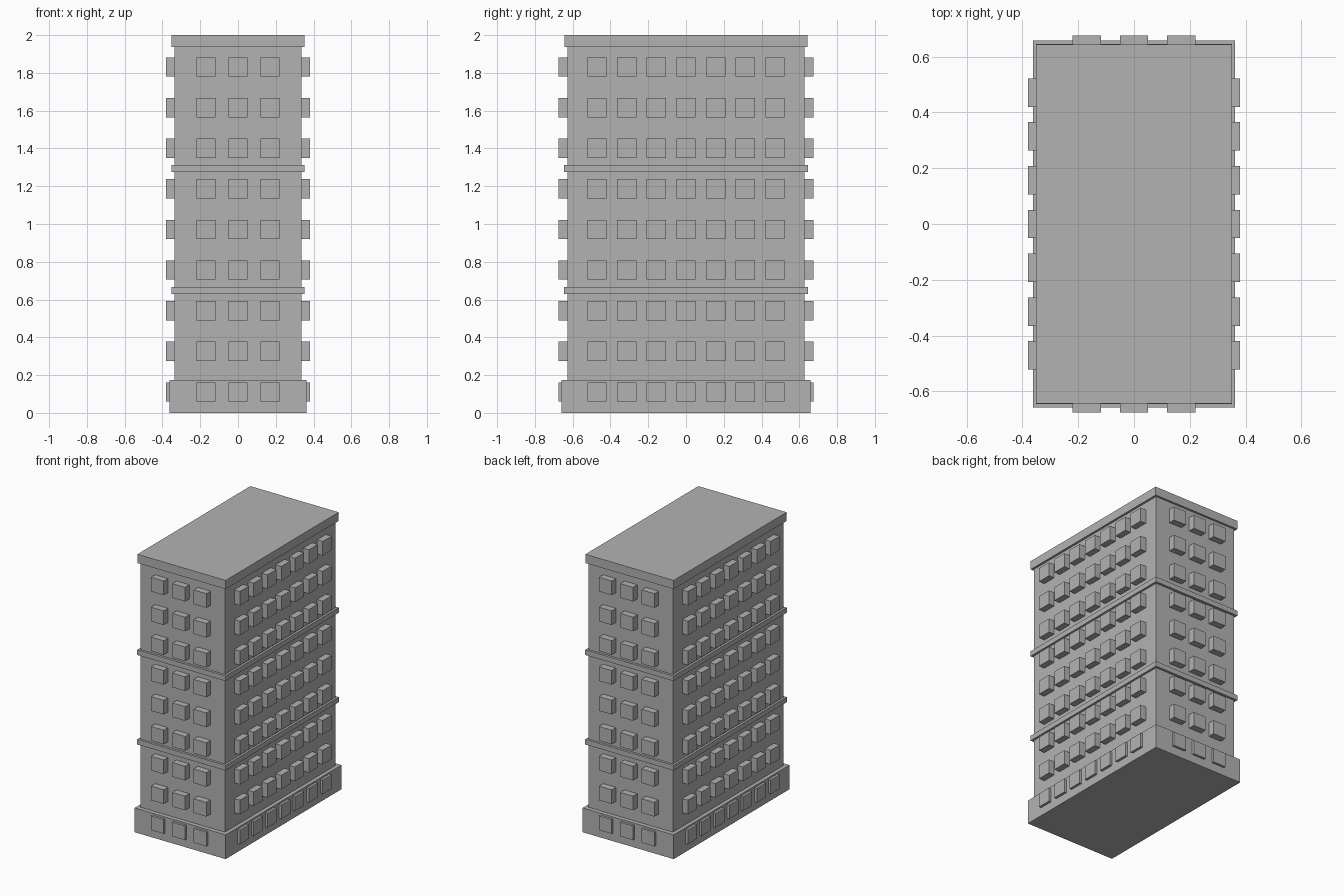
import bpy

# Remove the default cube
cube = bpy.data.objects.get("Cube")
if cube:
    bpy.data.objects.remove(cube, do_unlink=True)

# Single concrete material
concrete = bpy.data.materials.new("concrete_grey")
concrete.use_nodes = True
GREY = (0.45, 0.45, 0.45, 1)
concrete.diffuse_color = GREY
concrete.node_tree.nodes["Principled BSDF"].inputs["Base Color"].default_value = GREY


def box(name, half_x, half_y, z0, z1, cx=0, cy=0):
    """Axis-aligned block given by half widths and its bottom and top."""
    bpy.ops.mesh.primitive_cube_add(size=2, location=(cx, cy, (z0 + z1) / 2))
    obj = bpy.context.object
    obj.name = name
    obj.scale = (half_x, half_y, (z1 - z0) / 2)
    bpy.ops.object.transform_apply(location=False, rotation=False, scale=True)
    obj.data.materials.append(concrete)
    return obj


def repeat(obj, axis, count, step):
    """Repeat a block in a row along one axis."""
    mod = obj.modifiers.new("repeat", "ARRAY")
    mod.use_relative_offset = False
    mod.use_constant_offset = True
    offset = [0, 0, 0]
    offset[axis] = step
    mod.constant_offset_displace = offset
    mod.count = count


# Main masses
WALL_X, WALL_Y = 0.336, 0.628
box("tower_walls", WALL_X, WALL_Y, 0.1, 1.96)
box("base_plinth", 0.363, 0.659, 0, 0.175)
box("lower_band", 0.352, 0.645, 0.63, 0.667)
box("upper_band", 0.352, 0.645, 1.275, 1.312)
box("roof_cornice", 0.352, 0.643, 1.937, 2)

# Projecting window boxes, nine floors on every side
OUT_X, OUT_Y = 0.381, 0.676
HALF, FLOORS, STOREY = 0.051, 9, 0.215
SILL, HEAD = 0.06, 0.162
DEPTH = 0.04

for side, sign in (("left", 1), ("right", -1)):
    windows = box(side + "_windows", DEPTH, HALF, SILL, HEAD,
                  sign * (OUT_X - DEPTH), -0.471)
    repeat(windows, 1, 7, 0.157)
    repeat(windows, 2, FLOORS, STOREY)

for side, sign in (("back", 1), ("front", -1)):
    windows = box(side + "_windows", HALF, DEPTH, SILL, HEAD,
                  -0.17, sign * (OUT_Y - DEPTH))
    repeat(windows, 0, 3, 0.17)
    repeat(windows, 2, FLOORS, STOREY)
